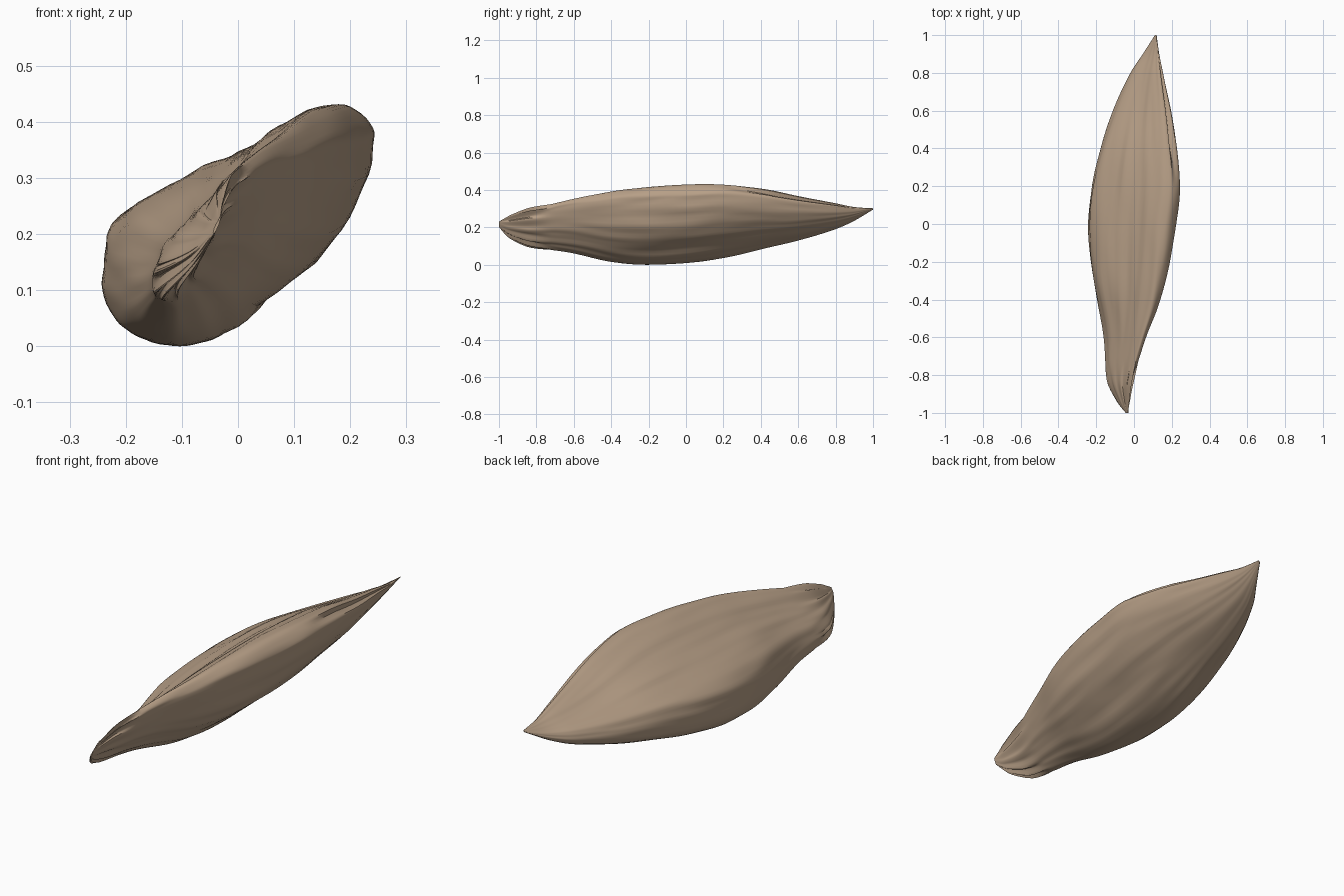
import bpy, bmesh, math
from mathutils import Vector, noise

if "Cube" in bpy.data.objects:
    bpy.data.objects.remove(bpy.data.objects["Cube"])

# Stations along the husk: y, x min, x max, z min, z max, plumpness
STATIONS = [
    (-1.00, -0.045, -0.03, 0.200, 0.235, 0.40),
    (-0.95, -0.085, -0.025, 0.145, 0.260, 0.45),
    (-0.83, -0.145, -0.005, 0.090, 0.303, 0.60),
    (-0.60, -0.170, 0.065, 0.055, 0.360, 0.82),
    (-0.40, -0.200, 0.140, 0.015, 0.395, 0.95),
    (-0.20, -0.228, 0.190, 0.000, 0.415, 1.00),
    (0.00, -0.240, 0.222, 0.010, 0.430, 1.00),
    (0.20, -0.220, 0.240, 0.040, 0.432, 1.00),
    (0.40, -0.175, 0.225, 0.085, 0.410, 1.00),
    (0.60, -0.110, 0.195, 0.130, 0.370, 0.95),
    (0.80, -0.020, 0.155, 0.190, 0.332, 0.85),
    (0.90, 0.045, 0.135, 0.235, 0.312, 0.75),
    (1.00, 0.110, 0.120, 0.296, 0.304, 0.60),
]
# Tilted cross-section, flatter on its upper left side, in a unit box
SECTION = [(-1, -.31), (-.87, .08), (-.42, .36), (0, .59), (.42, .86),
           (.75, 1), (.98, .83), (1, .56), (.83, 0), (.54, -.4),
           (.12, -.77), (-.21, -.93), (-.5, -1), (-.83, -.86), (-.98, -.66)]
SUB = 6
ROWS = 90


def catmull(a, b, c, d, t):
    return 0.5 * (2 * b + (c - a) * t + (2 * a - 5 * b + 4 * c - d) * t * t
                  + (3 * b - a - 3 * c + d) * t ** 3)


def station(y):
    """Smooth interpolation of the station table."""
    n = len(STATIONS)
    i = 0
    while i < n - 2 and y > STATIONS[i + 1][0]:
        i += 1
    p, q = STATIONS[i], STATIONS[i + 1]
    t = (y - p[0]) / (q[0] - p[0])
    out = []
    for k in range(1, 6):
        m0 = p[k] if i == 0 else STATIONS[i - 1][k]
        m1 = q[k] if i == n - 2 else STATIONS[i + 2][k]
        d0 = (q[k] - m0) / (q[0] - (p[0] if i == 0 else STATIONS[i - 1][0]))
        d1 = (m1 - p[k]) / ((q[0] if i == n - 2 else STATIONS[i + 2][0]) - p[0])
        h = q[0] - p[0]
        out.append((2*t**3 - 3*t*t + 1) * p[k] + (t**3 - 2*t*t + t) * h * d0
                   + (3*t*t - 2*t**3) * q[k] + (t**3 - t*t) * h * d1)
    return out


# Smooth closed outline of the section
N = len(SECTION)
outline = []
for i in range(N):
    pts = [SECTION[(i + k) % N] for k in (-1, 0, 1, 2)]
    for s in range(SUB):
        outline.append((i + s / SUB, catmull(*[p[0] for p in pts], s / SUB),
                        catmull(*[p[1] for p in pts], s / SUB)))

# Husk: lofted rings with crumpled front end and a split along the back edge
bm = bmesh.new()
rings = []
for r in range(ROWS + 1):
    y = -math.cos(math.pi * r / ROWS)
    x0, x1, z0, z1, plump = station(y)
    hx, hz = (x1 - x0) / 2, (z1 - z0) / 2
    size = min(hx, hz)
    crumple = max(0, min(1, (-0.72 - y) / 0.12)) * min(1, (y + 1) / 0.06)
    split = max(0, min(1, (y - 0.2) / 0.3)) * max(0, min(1, (0.93 - y) / 0.08))
    ring = []
    for t, nx, nz in outline:
        u, v = (nx + nz) / 2, (nx - nz) / 2 * plump
        # crumple folds, long grain and the split groove
        k = 1 + 0.12 * crumple * math.sin(t * 5.2)
        k -= 0.14 * split * math.exp(-((t - 5.7) / 0.25) ** 2)
        grain = noise.noise(Vector((nx * 4, y * 2.0, nz * 4)))
        v += 0.035 * grain
        k += 0.015 * noise.noise(Vector((nx * 7, y * 5, nz * 7 + 9)))
        # shallow dent on the upper face near the front
        if v < 0:
            v *= 1 - 0.25 * math.exp(-((y + 0.62) / 0.2) ** 2)
        ring.append(bm.verts.new(((x0 + x1) / 2 + hx * (u + v) * k, y,
                                  (z0 + z1) / 2 + hz * (u - v) * k)))
    rings.append(ring)
M = len(outline)
for a, b in zip(rings, rings[1:]):
    for j in range(M):
        bm.faces.new((a[j], a[(j + 1) % M], b[(j + 1) % M], b[j]))
bm.faces.new(rings[0])
bm.faces.new(list(reversed(rings[-1])))
bmesh.ops.recalc_face_normals(bm, faces=bm.faces)

mesh = bpy.data.meshes.new("seed_husk")
bm.to_mesh(mesh)
bm.free()
husk = bpy.data.objects.new("seed_husk", mesh)
bpy.context.collection.objects.link(husk)

mat = bpy.data.materials.new("dry tan")
mat.diffuse_color = (0.47, 0.345, 0.24, 1)
mat.use_nodes = True
mat.node_tree.nodes["Principled BSDF"].inputs["Base Color"].default_value = mat.diffuse_color
mesh.materials.append(mat)

# Rest the husk on the ground
low = min(v.co.z for v in mesh.vertices)
for v in mesh.vertices:
    v.co.z -= low

bpy.context.view_layer.objects.active = husk
husk.select_set(True)
bpy.ops.object.shade_smooth_by_angle(angle=math.radians(40))
